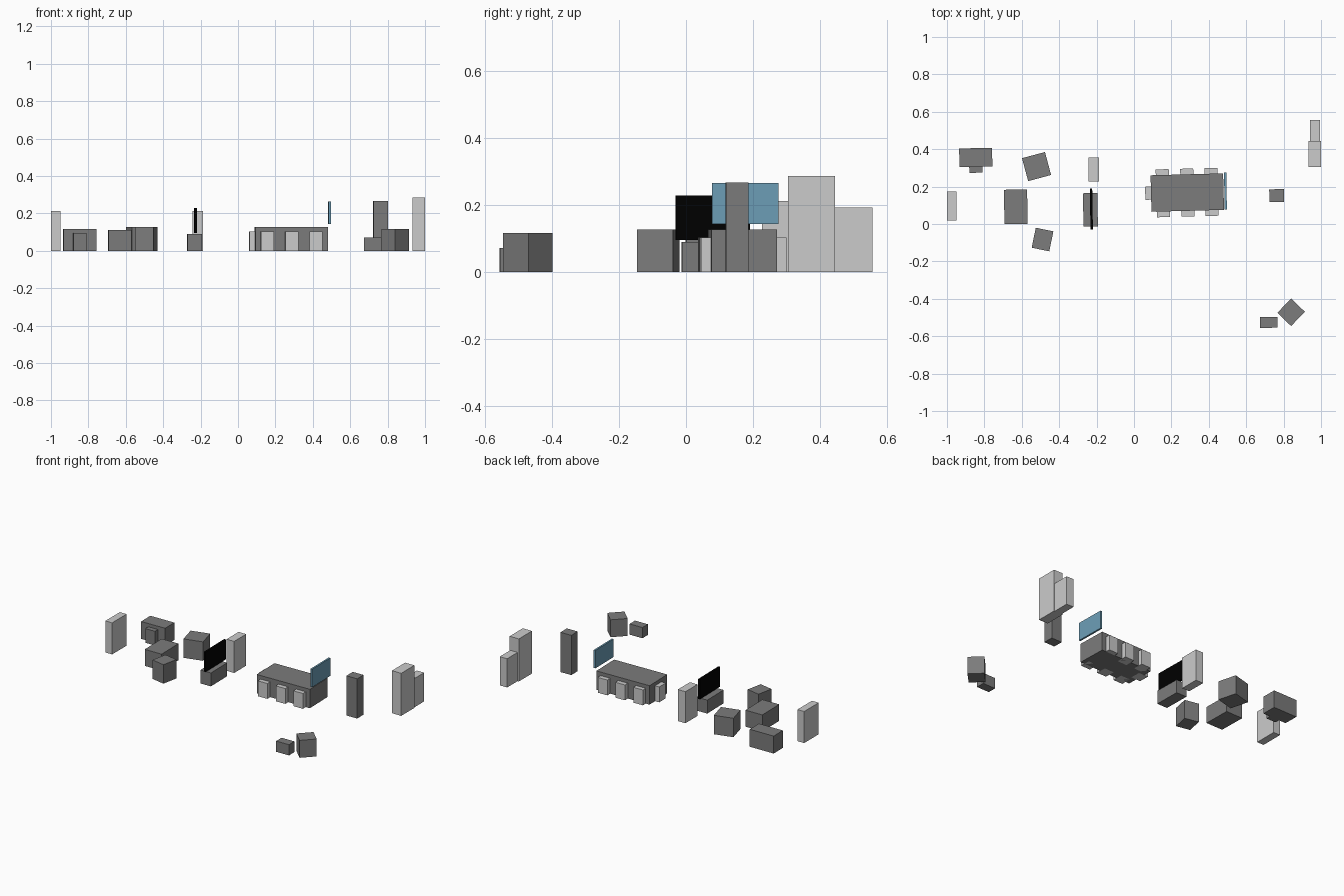
import bpy
from math import radians, sin, cos

if "Cube" in bpy.data.objects:
    bpy.data.objects.remove(bpy.data.objects["Cube"])


def material(name, rgb):
    m = bpy.data.materials.new(name)
    m.diffuse_color = (*rgb, 1)
    m.use_nodes = True
    m.node_tree.nodes["Principled BSDF"].inputs["Base Color"].default_value = m.diffuse_color
    return m


DARK = material("dark_grey", (0.2, 0.2, 0.2))
BLACK = material("black", (0.0, 0.0, 0.0))
BLUE = material("blue", (0.15, 0.34, 0.47))


def block(name, x, y, w, d, top, angle=0, mat=None, bottom=0):
    """Box centred at x, y with width, depth, z range and turn in degrees."""
    bpy.ops.mesh.primitive_cube_add(size=1, location=(x, y, (top + bottom) / 2),
                                    rotation=(0, 0, radians(angle)))
    ob = bpy.context.object
    ob.name = ob.data.name = name
    ob.scale = (w, d, top - bottom)
    if mat:
        ob.data.materials.append(mat)
    return ob


# Left room: cabinet, desk and desk chair
block("left_cabinet", -0.975, 0.097, 0.05, 0.154, 0.212)
block("desk", -0.846, 0.356, 0.176, 0.099, 0.117, 1, DARK)
block("desk_chair", -0.846, 0.309, 0.07, 0.07, 0.095, 1, DARK)

# Lounge: sofa, two armchairs
block("sofa", -0.632, 0.092, 0.124, 0.184, 0.111, 1, DARK)
block("armchair_back", -0.521, 0.307, 0.127, 0.127, 0.127, 15, DARK)
block("armchair_front", -0.489, -0.083, 0.096, 0.109, 0.127, -11.5, DARK)

# Television on its stand, with a cabinet behind
block("television_stand", -0.233, 0.076, 0.077, 0.178, 0.09, 1, DARK)
block("television", -0.228, 0.080, 0.013, 0.221, 0.229, 1, BLACK, 0.096)
block("middle_cabinet", -0.216, 0.291, 0.056, 0.128, 0.212)

# Meeting table with chairs along both long sides and one at the left end
TX, TY, TURN = 0.285, 0.168, 1.5
block("meeting_table", TX, TY, 0.388, 0.195, 0.127, TURN, DARK)
c, s = cos(radians(TURN)), sin(radians(TURN))
seats = [(u, v) for v in (-0.093, 0.093) for u in (-0.131, 0.0, 0.129)]
seats.append((-0.19, 0.002))
for i, (u, v) in enumerate(seats):
    block(f"meeting_chair_{i + 1}", TX + u * c - v * s, TY + u * s + v * c,
          0.07, 0.07, 0.103, TURN)

# Wall screen at the end of the table
block("wall_screen", 0.489, 0.176, 0.012, 0.198, 0.265, 1, BLUE, 0.144)

# Right side: tall unit and two storage cabinets
block("tall_unit", 0.763, 0.152, 0.079, 0.068, 0.267, 1, DARK)
block("storage_low", 0.968, 0.498, 0.054, 0.115, 0.193)
block("storage_tall", 0.966, 0.374, 0.068, 0.14, 0.286)

# Front corner: side table and turned armchair
block("side_table", 0.72, -0.526, 0.094, 0.058, 0.072, 1, DARK)
block("corner_armchair", 0.84, -0.472, 0.102, 0.106, 0.117, -44, DARK)
